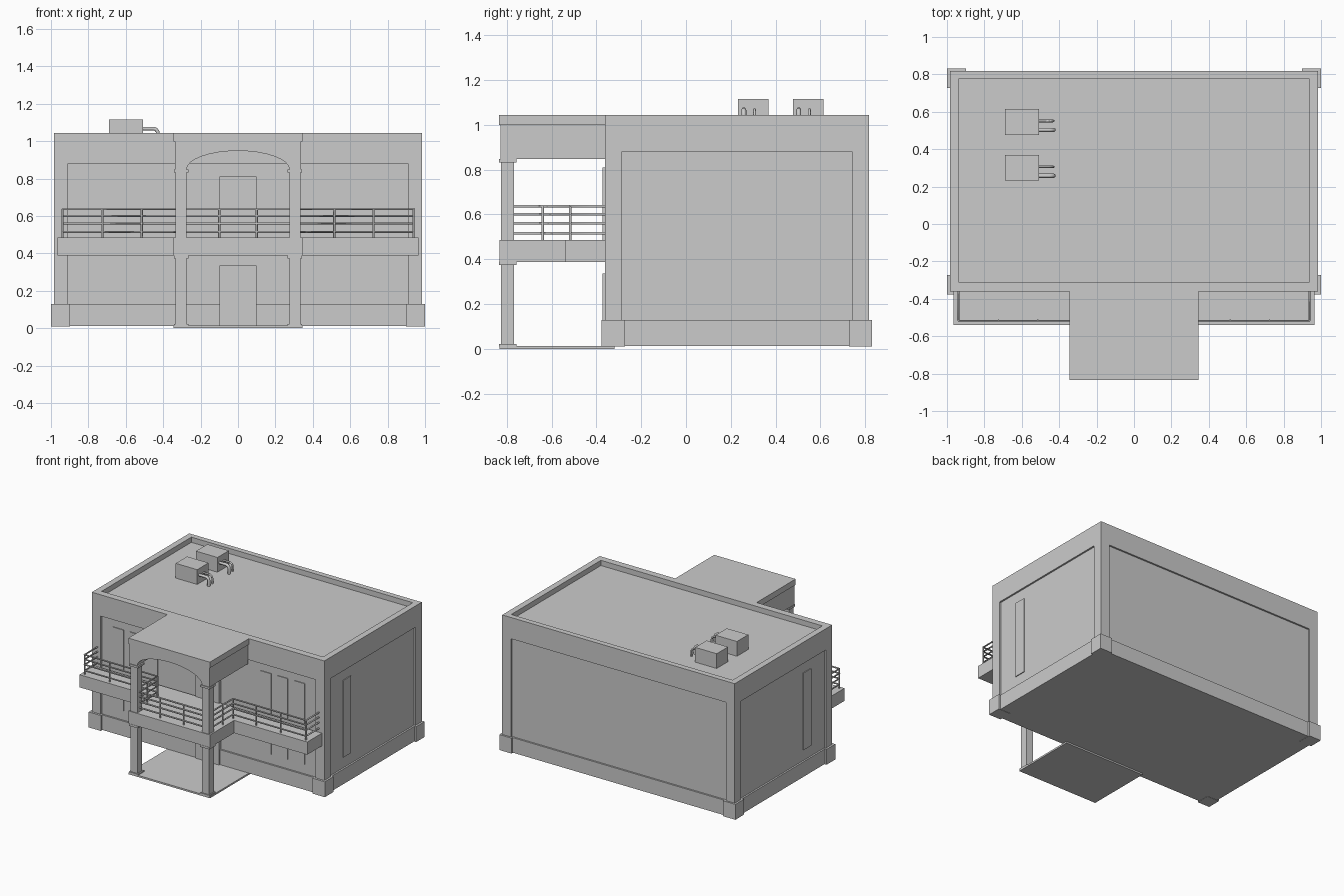
import bpy, bmesh, math
from mathutils import Vector

if "Cube" in bpy.data.objects:
    bpy.data.objects.remove(bpy.data.objects["Cube"])


def mesh_object(name, bm):
    bmesh.ops.recalc_face_normals(bm, faces=bm.faces)
    mesh = bpy.data.meshes.new(name)
    bm.to_mesh(mesh)
    bm.free()
    obj = bpy.data.objects.new(name, mesh)
    bpy.context.collection.objects.link(obj)
    return obj


def boxes(name, *specs):
    """One object made of boxes given as (x0, x1, y0, y1, z0, z1)."""
    bm = bmesh.new()
    for x0, x1, y0, y1, z0, z1 in specs:
        verts = bmesh.ops.create_cube(bm, size=1)["verts"]
        bmesh.ops.scale(bm, vec=(x1 - x0, y1 - y0, z1 - z0), verts=verts)
        bmesh.ops.translate(bm, vec=((x0 + x1) / 2, (y0 + y1) / 2, (z0 + z1) / 2), verts=verts)
    return mesh_object(name, bm)


def both(*specs):
    """Repeat box specs mirrored across x = 0."""
    return list(specs) + [(-s[1], -s[0], *s[2:]) for s in specs]


def tubes(name, paths, radius):
    """One curve object with round tubes along several point paths."""
    curve = bpy.data.curves.new(name, 'CURVE')
    curve.dimensions = '3D'
    curve.bevel_depth = radius
    curve.bevel_resolution = 1
    curve.use_fill_caps = True
    for pts in paths:
        sp = curve.splines.new('POLY')
        sp.points.add(len(pts) - 1)
        for p, co in zip(sp.points, pts):
            p.co = (*co, 1)
    obj = bpy.data.objects.new(name, curve)
    bpy.context.collection.objects.link(obj)
    return obj


# Main body with recessed wall panels and a sunken roof
X, Y0, Y1, TOP, D = 0.985, -0.362, 0.817, 1.043, 0.013
body = boxes("main_body", (-X, X, Y0, Y1, 0.012, TOP))
cutters = [
    (-0.91, 0.91, Y0 - 0.1, Y0 + D, 0.127, 0.88),
    (-0.91, 0.91, Y1 - D, Y1 + 0.1, 0.127, 0.88),
    (X - D, X + 0.1, -0.285, 0.742, 0.127, 0.88),
    (-X - 0.1, -X + D, -0.285, 0.742, 0.127, 0.88),
    (-0.938, 0.938, -0.31, 0.775, 1.003, 1.2),
]
bpy.context.view_layer.objects.active = body
for spec in cutters:
    cutter = boxes("recess_cutter", spec)
    cutter.hide_render = True
    mod = body.modifiers.new("recess", 'BOOLEAN')
    mod.operation = 'DIFFERENCE'
    mod.solver = 'EXACT'
    mod.object = cutter
    bpy.ops.object.modifier_apply(modifier=mod.name)
    bpy.data.objects.remove(cutter)

# Corner plinths
boxes("corner_plinths", *both((0.897, 1.0, -0.378, -0.273, 0.01, 0.128),
                              (0.897, 1.0, 0.727, 0.831, 0.01, 0.128)))

# Doors and slim window panels
boxes("doors", (-0.1, 0.1, -0.372, -0.34, 0.012, 0.335),
      (-0.1, 0.1, -0.372, -0.34, 0.48, 0.81))
windows = []
for x in (0.435, 0.578, 0.722):
    for z0, z1 in ((0.2, 0.38), (0.5, 0.82)):
        windows.append((x, x + 0.092, -0.355, -0.34, z0, z1))
boxes("front_windows", *both(*windows))
boxes("side_windows", *both((0.96, 0.978, -0.12, -0.027, 0.21, 0.80)))

# Balcony slab (T-shaped) and ground slab
bm = bmesh.new()
half = [(0.965, Y0), (0.965, -0.54), (0.345, -0.54), (0.345, -0.832)]
outline = half + [(-x, y) for x, y in reversed(half)]
face = bm.faces.new([bm.verts.new((x, y, 0.388)) for x, y in outline])
new = bmesh.ops.extrude_face_region(bm, geom=[face])["geom"]
bmesh.ops.translate(bm, vec=(0, 0, 0.097), verts=[v for v in new if isinstance(v, bmesh.types.BMVert)])
mesh_object("balcony_slab", bm)
boxes("ground_slab", (-0.345, 0.345, -0.832, -0.32, 0, 0.013))

# Columns with caps and bases
boxes("columns", *both((0.275, 0.333, -0.826, -0.768, 0.01, 0.39),
                       (0.275, 0.333, -0.826, -0.768, 0.48, 0.85)))
boxes("column_caps", *both((0.264, 0.341, -0.834, -0.757, 0.373, 0.389),
                           (0.264, 0.341, -0.834, -0.757, 0.832, 0.848),
                           (0.264, 0.341, -0.834, -0.757, 0.01, 0.022)))

# Porch canopy: arched beam profile extruded back to the wall
bm = bmesh.new()
profile = [(-0.338, 1.0), (-0.338, 0.848)]
for i in range(17):
    a = math.pi * (1 - i / 16)
    profile.append((0.275 * math.cos(a), 0.848 + 0.1 * math.sin(a)))
profile += [(0.338, 0.848), (0.338, 1.0)]
face = bm.faces.new([bm.verts.new((x, -0.828, z)) for x, z in profile])
new = bmesh.ops.extrude_face_region(bm, geom=[face])["geom"]
bmesh.ops.translate(bm, vec=(0, 0.466, 0), verts=[v for v in new if isinstance(v, bmesh.types.BMVert)])
mesh_object("porch_arch", bm)
boxes("porch_roof", (-0.345, 0.345, -0.834, Y0, 0.998, TOP))

# Railings: four bars following the balcony edge, plus posts
rails = []
for z in (0.515, 0.56, 0.6, 0.636):
    for s in (-1, 1):
        rails.append([(s * x, y, z) for x, y in
                      ((0.938, -0.36), (0.938, -0.517), (0.32, -0.517), (0.32, -0.77))])
    rails.append([(-0.28, -0.797, z), (0.28, -0.797, z)])
tubes("railing_bars", rails, 0.006)
posts = [(x, -0.517) for x in (0.938, 0.725, 0.515, 0.32)] + [(0.32, -0.64), (0.1, -0.797)]
tubes("railing_posts", [[(s * x, y, 0.48), (s * x, y, 0.636)] for s in (-1, 1) for x, y in posts], 0.006)

# Rooftop cooling units with bent pipes
boxes("cooling_units", *[(-0.69, -0.508, y, y + 0.137, 1.0, 1.116) for y in (0.232, 0.477)])


def bent(y, x_end, z):
    bend = [(x_end - 0.025 + 0.025 * math.sin(a), y, z - 0.025 + 0.025 * math.cos(a))
            for a in (i * math.pi / 8 for i in range(5))]
    return [(-0.52, y, z)] + bend + [(x_end, y, 1.0)]


tubes("thick_pipes", [bent(y, -0.428, 1.067) for y in (0.258, 0.503)], 0.011)
tubes("thin_pipes", [bent(y, -0.432, 1.066) for y in (0.306, 0.551)], 0.007)
